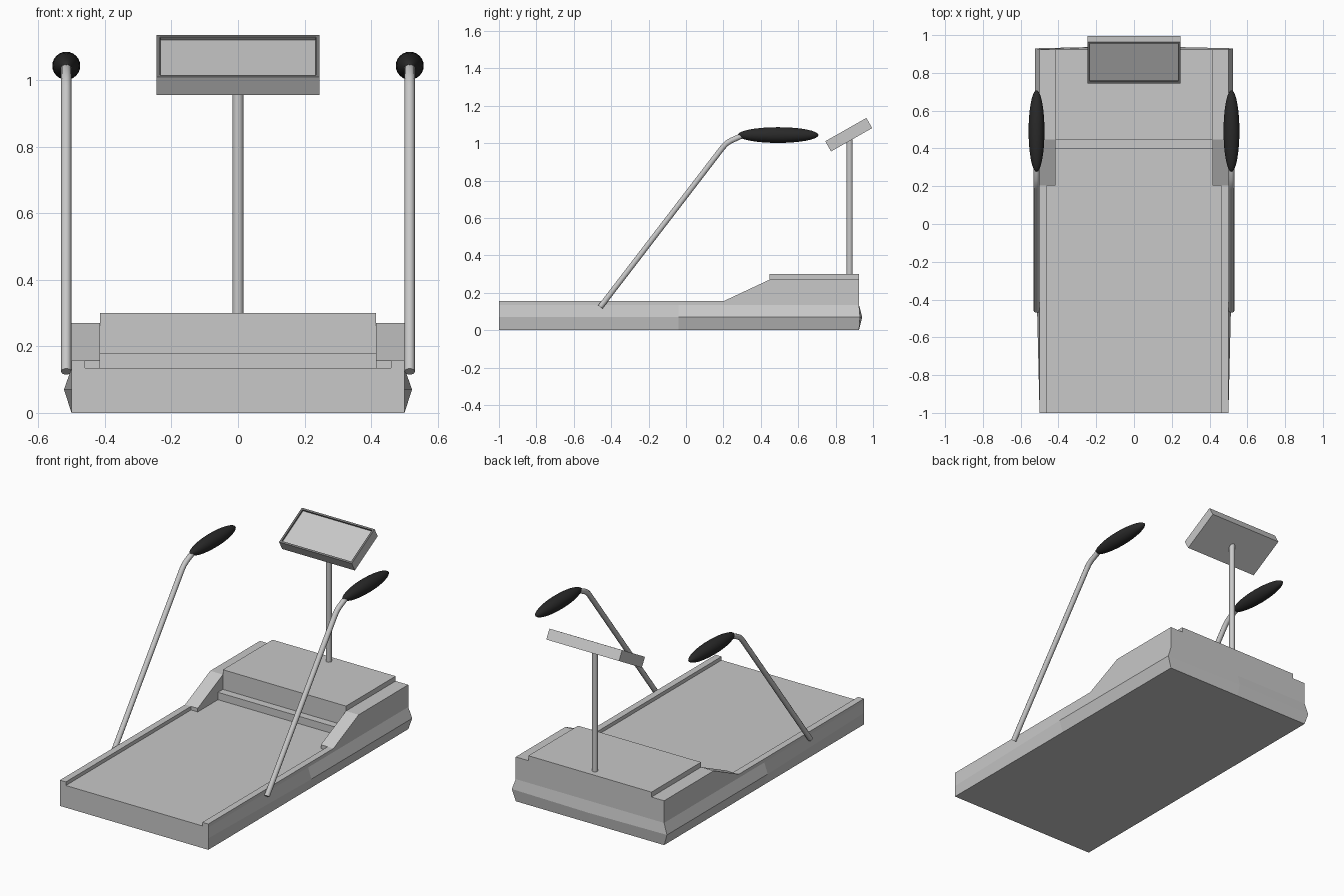
import bpy, bmesh, math
from mathutils import Matrix, Vector

if "Cube" in bpy.data.objects:
    bpy.data.objects.remove(bpy.data.objects["Cube"])


def material(name, v):
    m = bpy.data.materials.new(name)
    m.diffuse_color = (v, v, v, 1)
    m.use_nodes = True
    m.node_tree.nodes["Principled BSDF"].inputs["Base Color"].default_value = m.diffuse_color
    return m


GREY = material("light grey", 0.58)
FRAME = material("dark grey", 0.2)
BLACK = material("black", 0.022)


def make(name, bm, *mats):
    bmesh.ops.recalc_face_normals(bm, faces=bm.faces)
    me = bpy.data.meshes.new(name)
    bm.to_mesh(me)
    bm.free()
    ob = bpy.data.objects.new(name, me)
    bpy.context.collection.objects.link(ob)
    for m in mats:
        me.materials.append(m)
    return ob


def smooth(ob):
    bpy.ops.object.select_all(action='DESELECT')
    ob.select_set(True)
    bpy.context.view_layer.objects.active = ob
    bpy.ops.object.shade_smooth_by_angle(angle=math.radians(50))


def extrude_x(name, profile, x0, x1):
    """Extrude a (y, z) profile from x0 to x1."""
    bm = bmesh.new()
    a = [bm.verts.new((x0, y, z)) for y, z in profile]
    b = [bm.verts.new((x1, y, z)) for y, z in profile]
    bm.faces.new(a)
    bm.faces.new(b)
    for i in range(len(a)):
        j = (i + 1) % len(a)
        bm.faces.new((a[i], a[j], b[j], b[i]))
    return make(name, bm, GREY)


def tube(name, points, r):
    """Round bar swept along a path in the yz plane."""
    cu = bpy.data.curves.new(name, 'CURVE')
    cu.dimensions = '3D'
    cu.bevel_depth, cu.bevel_resolution, cu.use_fill_caps = r, 3, True
    sp = cu.splines.new('POLY')
    sp.points.add(len(points) - 1)
    for p, co in zip(sp.points, points):
        p.co = (*co, 1)
    ob = bpy.data.objects.new(name, cu)
    bpy.context.collection.objects.link(ob)
    cu.materials.append(GREY)
    bpy.ops.object.select_all(action='DESELECT')
    ob.select_set(True)
    bpy.context.view_layer.objects.active = ob
    bpy.ops.object.convert(target='MESH')
    smooth(ob)


# Base: three outline rings, the middle one swelling outwards
def outline(mid_x, back_y, centre_y):
    half = [(0.5, -1), (mid_x, -0.04), (mid_x, back_y)]
    return half + [(0, centre_y)] + [(-x, y) for x, y in reversed(half)]


bm = bmesh.new()
rings = []
for z, plan in ((0, outline(0.5, 0.925, 0.925)),
                (0.07, outline(0.523, 0.93, 0.942)),
                (0.135, outline(0.5, 0.925, 0.925))):
    rings.append([bm.verts.new((x, y, z)) for x, y in plan])
bm.faces.new(rings[0])
bm.faces.new(rings[-1])
for lo, hi in zip(rings, rings[1:]):
    for i in range(len(lo)):
        j = (i + 1) % len(lo)
        bm.faces.new((lo[i], lo[j], hi[j], hi[i]))
make("base_deck", bm, GREY)

# Motor hood with a low step in front
extrude_x("motor_hood", [(0.40, 0.135), (0.40, 0.18), (0.447, 0.18), (0.447, 0.3),
                         (0.925, 0.3), (0.925, 0.135)], -0.415, 0.415)

for s, side in ((-1, "left"), (1, "right")):
    # Side rail and sloped shoulder
    extrude_x(side + "_rail", [(-1, 0.135), (-1, 0.157), (0.205, 0.157), (0.205, 0.135)],
              s * 0.46, s * 0.5)
    extrude_x(side + "_shoulder", [(0.205, 0.135), (0.205, 0.157), (0.447, 0.27),
                                   (0.925, 0.27), (0.925, 0.135)], s * 0.415, s * 0.5)
    # Slanted handle bar
    x = s * 0.516
    tube(side + "_handle_bar", [(x, -0.458, 0.124), (x, 0.195, 0.975), (x, 0.215, 0.997),
                                (x, 0.24, 1.013), (x, 0.30, 1.04), (x, 0.34, 1.043)], 0.0155)
    # Grip
    bm = bmesh.new()
    bmesh.ops.create_uvsphere(bm, u_segments=24, v_segments=16, radius=1)
    bm.transform(Matrix.Translation((x, 0.492, 1.043))
                 @ Matrix.Diagonal((0.042, 0.216, 0.042, 1))
                 @ Matrix.Rotation(math.pi / 2, 4, 'X'))
    smooth(make(side + "_grip", bm, BLACK))

# Monitor post
tube("monitor_post", [(0, 0.875, 0.29), (0, 0.875, 1.03)], 0.0165)

# Tilted monitor with dark frame and recessed screen
bm = bmesh.new()
bmesh.ops.create_cube(bm, size=1)
bm.transform(Matrix.Diagonal((0.49, 0.253, 0.0626, 1)))
bm.normal_update()
front = max(bm.faces, key=lambda f: f.calc_center_median().z)
border = bmesh.ops.inset_region(bm, faces=[front], thickness=0.016)["faces"]
walls = bmesh.ops.inset_region(bm, faces=[front], thickness=0.0005, depth=-0.01)["faces"]
for f in border + walls:
    f.material_index = 1
bm.transform(Matrix.Translation((0, 0.87, 1.045)) @ Matrix.Rotation(math.radians(29.6), 4, 'X'))
make("monitor", bm, GREY, FRAME)
